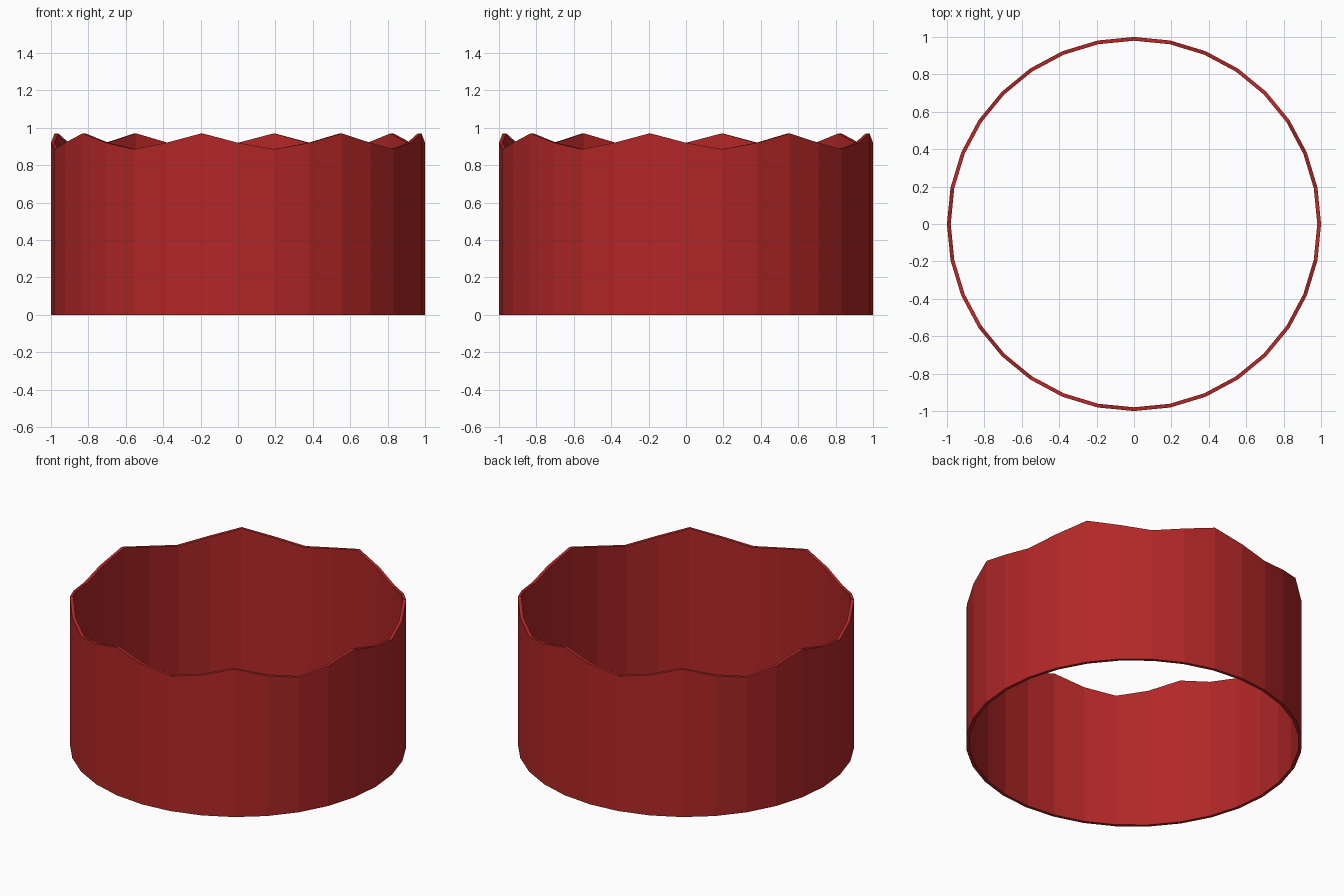
import bpy, bmesh, math

if "Cube" in bpy.data.objects:
    bpy.data.objects.remove(bpy.data.objects["Cube"])

SIDES = 32
OUTER, INNER = 1.0, 0.98
WAVE = [0.92, 0.885, 0.92, 0.97]  # rim height, repeats eight times

# Thin-walled band with a zigzag top rim
bm = bmesh.new()
rings = []
for k in range(SIDES):
    a = 2 * math.pi * k / SIDES
    c, s = math.cos(a), math.sin(a)
    top = WAVE[k % 4]
    section = [(OUTER, 0), (OUTER, top), (INNER, top), (INNER, 0)]
    rings.append([bm.verts.new((r * c, r * s, z)) for r, z in section])
for k in range(SIDES):
    p, q = rings[k], rings[(k + 1) % SIDES]
    for i in range(4):
        j = (i + 1) % 4
        bm.faces.new((p[i], q[i], q[j], p[j]))
bmesh.ops.recalc_face_normals(bm, faces=bm.faces)

mesh = bpy.data.meshes.new("wavy_band")
bm.to_mesh(mesh)
bm.free()
band = bpy.data.objects.new("wavy_band", mesh)
bpy.context.collection.objects.link(band)

# Red finish
red = bpy.data.materials.new("red")
red.diffuse_color = (0.45, 0.02, 0.02, 1)
red.use_nodes = True
red.node_tree.nodes["Principled BSDF"].inputs["Base Color"].default_value = red.diffuse_color
mesh.materials.append(red)
